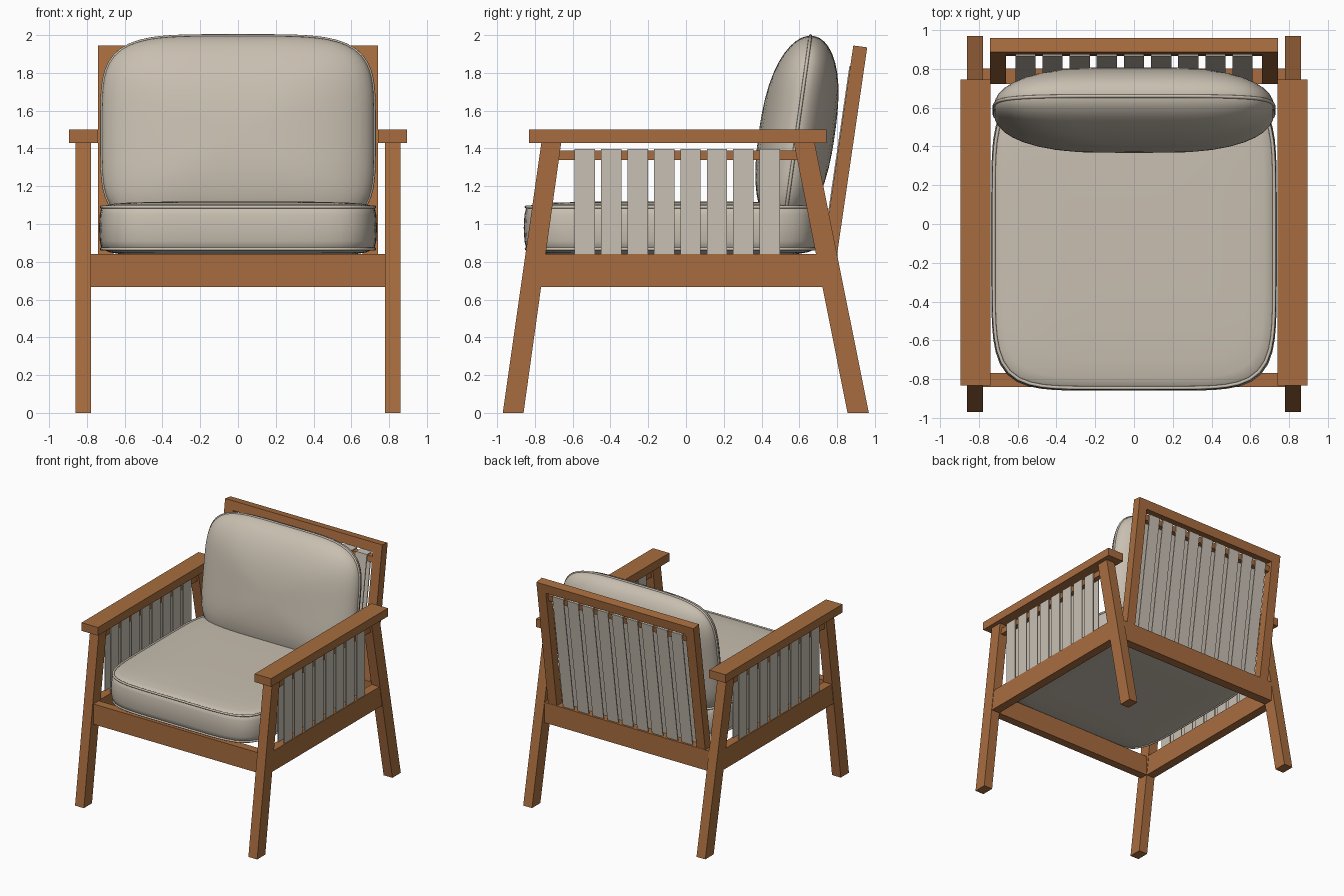
import bpy, bmesh, math
from mathutils import Vector

if "Cube" in bpy.data.objects:
    bpy.data.objects.remove(bpy.data.objects["Cube"])


def material(name, rgb):
    m = bpy.data.materials.new(name)
    m.diffuse_color = (*rgb, 1)
    m.use_nodes = True
    m.node_tree.nodes["Principled BSDF"].inputs["Base Color"].default_value = m.diffuse_color
    return m


WOOD = material("warm wood", (0.39, 0.152, 0.05))
FABRIC = material("beige fabric", (0.58, 0.52, 0.435))
WEB = material("webbing strap", (0.58, 0.53, 0.455))


def finish(name, bm, mat, smooth=False):
    bmesh.ops.recalc_face_normals(bm, faces=bm.faces)
    me = bpy.data.meshes.new(name)
    bm.to_mesh(me)
    bm.free()
    ob = bpy.data.objects.new(name, me)
    bpy.context.collection.objects.link(ob)
    me.materials.append(mat)
    if smooth:
        for p in me.polygons:
            p.use_smooth = True
    return ob


def prism(name, pts, axis, lo, hi, mat):
    """Extrude a profile along x (points are y,z) or along y (points are x,z)."""
    def place(p, t):
        return (t, p[0], p[1]) if axis == "x" else (p[0], t, p[1])
    bm = bmesh.new()
    a = [bm.verts.new(place(p, lo)) for p in pts]
    b = [bm.verts.new(place(p, hi)) for p in pts]
    bm.faces.new(a)
    bm.faces.new(b[::-1])
    for i in range(len(pts)):
        j = (i + 1) % len(pts)
        bm.faces.new((a[i], a[j], b[j], b[i]))
    return finish(name, bm, mat)


def box(name, x, y, z, mat):
    return prism(name, [(y[0], z[0]), (y[1], z[0]), (y[1], z[1]), (y[0], z[1])], "x", x[0], x[1], mat)


def outline(n, count=96):
    """Unit rounded square as a superellipse of exponent n."""
    pts = []
    for i in range(count):
        t = 2 * math.pi * i / count
        c, s = math.cos(t), math.sin(t)
        r = (abs(c) ** n + abs(s) ** n) ** (-1 / n)
        pts.append((r * c, r * s))
    return pts


def cushion(name, rings, n, place):
    """Loft scaled outlines; rings are (scale, depth) pairs, place maps to space."""
    bm = bmesh.new()
    loops = [[bm.verts.new(place(u * k, v * k, d)) for u, v in outline(n)] for k, d in rings]
    for a, b in zip(loops, loops[1:]):
        for i in range(len(a)):
            j = (i + 1) % len(a)
            bm.faces.new((a[i], a[j], b[j], b[i]))
    bm.faces.new(loops[0])
    bm.faces.new(loops[-1])
    return finish(name, bm, FABRIC, True)


def piping(name, n, place, k, d, radius=0.009):
    cu = bpy.data.curves.new(name, "CURVE")
    cu.dimensions = "3D"
    cu.bevel_depth = radius
    cu.bevel_resolution = 2
    pts = outline(n)
    sp = cu.splines.new("POLY")
    sp.points.add(len(pts) - 1)
    for p, (u, v) in zip(sp.points, pts):
        p.co = (*place(u * k, v * k, d), 1)
    sp.use_cyclic_u = True
    sp.use_smooth = True
    cu.materials.append(FABRIC)
    ob = bpy.data.objects.new(name, cu)
    bpy.context.collection.objects.link(ob)
    bpy.ops.object.select_all(action="DESELECT")
    ob.select_set(True)
    bpy.context.view_layer.objects.active = ob
    bpy.ops.object.convert(target="MESH")


def span(s, a, b):
    return sorted((s * a, s * b))


# Side frames: legs, armrest, lower rail, strap rail and straps
for s, side in ((-1, "left"), (1, "right")):
    lx = span(s, 0.777, 0.86)
    prism(f"{side}_front_leg", [(-0.97, 0), (-0.86, 0), (-0.66, 1.435), (-0.765, 1.435)], "x", *lx, WOOD)
    prism(f"{side}_rear_leg", [(0.855, 0), (0.968, 0), (0.68, 1.435), (0.57, 1.435)], "x", *lx, WOOD)
    box(f"{side}_armrest", span(s, 0.74, 0.895), (-0.832, 0.745), (1.43, 1.5), WOOD)
    box(f"{side}_lower_rail", span(s, 0.78, 0.856), (-0.78, 0.74), (0.667, 0.84), WOOD)
    box(f"{side}_strap_rail", span(s, 0.797, 0.84), (-0.69, 0.61), (1.34, 1.39), WOOD)
    loop = [(0.787, 0.84), (0.787, 1.396), (0.85, 1.396), (0.85, 0.84),
            (0.842, 0.84), (0.842, 1.39), (0.795, 1.39), (0.795, 0.84)]
    for i in range(8):
        y = -0.59 + 0.14 * i
        prism(f"{side}_arm_strap_{i + 1}", [(s * x, z) for x, z in loop], "y", y, y + 0.108, WEB)

# Front and rear rails
box("front_rail", (-0.778, 0.778), (-0.84, -0.768), (0.667, 0.84), WOOD)
box("rear_rail", (-0.778, 0.778), (0.722, 0.802), (0.667, 0.84), WOOD)


# Reclined back frame
def back(d, z):
    return (0.725 + (z - 0.84) * 0.1455 + d, z)


for s, side in ((-1, "left"), (1, "right")):
    prism(f"{side}_back_post", [back(0, 0.83), back(0.075, 0.83), back(0.075, 1.935), back(0, 1.945)],
          "x", *span(s, 0.66, 0.742), WOOD)
prism("back_top_rail", [back(0, 1.868), back(0.075, 1.858), back(0.075, 1.935), back(0, 1.945)],
      "x", -0.66, 0.66, WOOD)
prism("back_strap_rail", [back(0.004, 1.78), back(0.05, 1.78), back(0.05, 1.828), back(0.004, 1.828)],
      "x", -0.66, 0.66, WOOD)
strap = [(-0.005, 0.84), (-0.005, 1.836), (0.06, 1.836), (0.06, 0.84),
         (0.052, 0.84), (0.052, 1.829), (0.003, 1.829), (0.003, 0.84)]
for i in range(9):
    x = -0.56 + 0.14 * i
    prism(f"back_strap_{i + 1}", [back(*p) for p in strap], "x", x - 0.052, x + 0.052, WEB)


# Seat cushion
def seat_place(u, v, d):
    return Vector((0.73 * u, -0.078 + 0.775 * v, d))


seat_rings = [(0.3, 0.835), (0.7, 0.836), (0.86, 0.841), (0.93, 0.85), (0.975, 0.863), (0.992, 0.875),
              (1.003, 0.91), (1.008, 0.98), (1.003, 1.05), (0.992, 1.083), (0.97, 1.097),
              (0.92, 1.106), (0.8, 1.113), (0.55, 1.118), (0.25, 1.12)]
cushion("seat_cushion", seat_rings, 6, seat_place)
piping("seat_upper_piping", 6, seat_place, 0.99, 1.09)
piping("seat_lower_piping", 6, seat_place, 0.99, 0.868)


# Back cushion, a leaning pillow with a seam around the rim
def back_place(u, v, d):
    z = 0.517 * v
    return Vector((0.722 * u, 0.587 + 0.14 * z + d, 1.48 + z))


half = [(r, 0.202 * (1 - r ** 2.5) ** 0.5)
        for r in (0.08, 0.2, 0.35, 0.5, 0.62, 0.73, 0.82, 0.89, 0.94, 0.975, 0.993)]
rings = [(r, -d) for r, d in half] + [(1.0, 0.0)] + [(r, d) for r, d in reversed(half)]
cushion("back_cushion", rings, 4.5, back_place)
piping("back_cushion_piping", 4.5, back_place, 0.998, 0.0)
